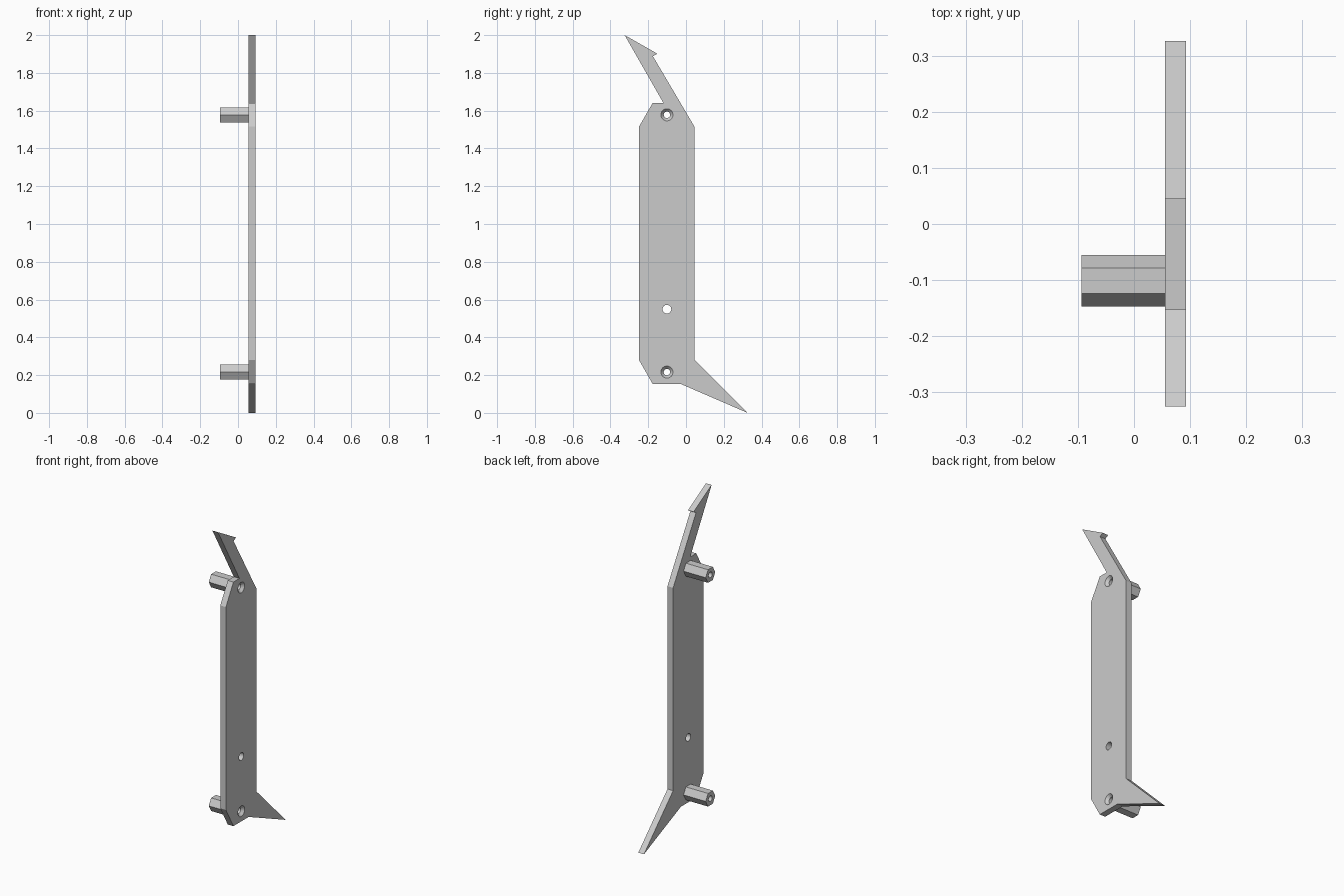
import bpy
import bmesh
from math import pi
from mathutils import Matrix

cube = bpy.data.objects.get("Cube")
if cube:
    bpy.data.objects.remove(cube)

grey = bpy.data.materials.new("plain grey")
grey.use_nodes = True
colour = (0.6, 0.6, 0.6, 1)
grey.diffuse_color = colour
grey.node_tree.nodes["Principled BSDF"].inputs["Base Color"].default_value = colour

PLATE_IN, PLATE_OUT, POST_END = 0.055, 0.093, -0.094
HOLE_Y = -0.101
POST_HEIGHTS = {"lower": 0.216, "upper": 1.578}


def make_object(name, bm):
    bmesh.ops.recalc_face_normals(bm, faces=bm.faces)
    mesh = bpy.data.meshes.new(name)
    bm.to_mesh(mesh)
    bm.free()
    mesh.materials.append(grey)
    obj = bpy.data.objects.new(name, mesh)
    bpy.context.collection.objects.link(obj)
    return obj


def rod(name, x0, x1, z, r0, r1, sides):
    """Cylinder or cone along x, from radius r0 at x0 to r1 at x1."""
    bm = bmesh.new()
    place = Matrix.Translation(((x0 + x1) / 2, HOLE_Y, z)) @ Matrix.Rotation(pi / 2, 4, "Y")
    bmesh.ops.create_cone(bm, cap_ends=True, segments=sides, radius1=r0,
                          radius2=r1, depth=x1 - x0, matrix=place)
    return make_object(name, bm)


def cut(target, *rod_args):
    cutter = rod("cutter", *rod_args)
    cutter.hide_render = True
    mod = target.modifiers.new("hole", "BOOLEAN")
    mod.operation, mod.solver, mod.object = "DIFFERENCE", "EXACT", cutter
    bpy.context.view_layer.objects.active = target
    bpy.ops.object.modifier_apply(modifier=mod.name)
    bpy.data.objects.remove(cutter)


# Side plate with barbed upper arm and pointed lower spur
outline = [(-0.325, 2.0), (-0.152, 1.902), (-0.175, 1.888), (0.045, 1.515),
           (0.045, 0.28), (0.326, 0.0), (-0.03, 0.154), (-0.177, 0.154),
           (-0.249, 0.28), (-0.249, 1.515), (-0.177, 1.64), (-0.119, 1.64)]
bm = bmesh.new()
face = bm.faces.new([bm.verts.new((PLATE_IN, y, z)) for y, z in outline])
extruded = bmesh.ops.extrude_face_region(bm, geom=[face], use_keep_orig=True)
moved = [g for g in extruded["geom"] if isinstance(g, bmesh.types.BMVert)]
bmesh.ops.translate(bm, verts=moved, vec=(PLATE_OUT - PLATE_IN, 0, 0))
plate = make_object("side_plate", bm)

# Small plain hole
cut(plate, 0, 0.2, 0.549, 0.023, 0.023, 32)

# Hexagonal standoffs with bores, and countersunk screw holes in the plate
for label, z in POST_HEIGHTS.items():
    post = rod(label + "_standoff", POST_END, PLATE_IN, z, 0.046, 0.046, 6)
    # Turn the hexagon so that its top and bottom are flat
    turn = (Matrix.Translation((0, HOLE_Y, z)) @ Matrix.Rotation(pi / 2, 4, "X")
            @ Matrix.Translation((0, -HOLE_Y, -z)))
    if max(v.co.z for v in post.data.vertices) - z > 0.043:
        post.data.transform(turn)
    cut(post, -0.2, 0.2, z, 0.017, 0.017, 32)
    cut(plate, 0, 0.2, z, 0.017, 0.017, 32)
    cut(plate, PLATE_OUT - 0.016, PLATE_OUT + 0.001, z, 0.017, 0.033, 32)
